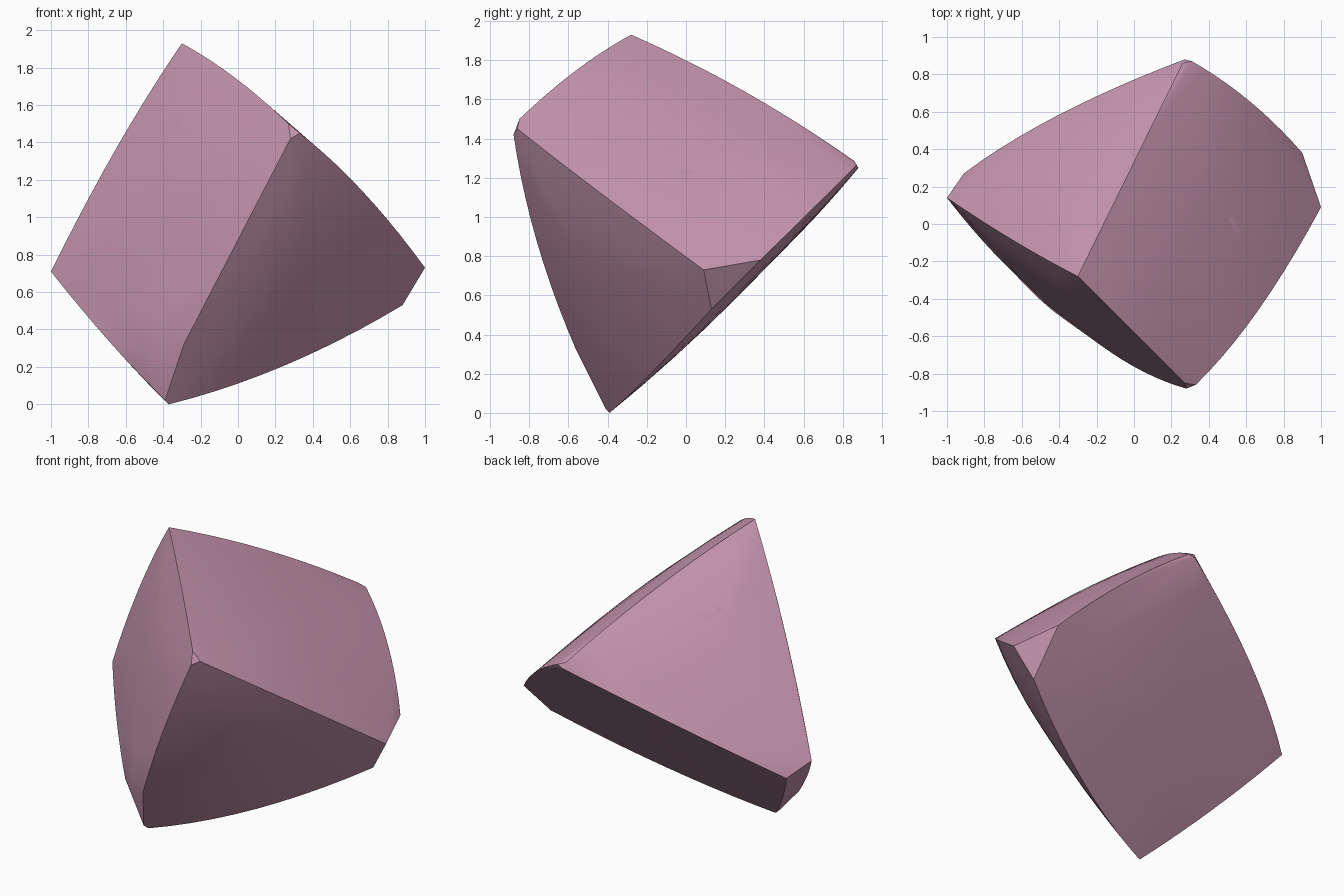
import bpy, bmesh, math
from mathutils import Vector as V

if "Cube" in bpy.data.objects:
    bpy.data.objects.remove(bpy.data.objects["Cube"])

# Corners of the cut stone
P = {k: V(v) for k, v in dict(
    A=(-.30, -.28, 1.93),
    B1=(.27, -.85, 1.50), B2=(.28, -.88, 1.42), B3=(.33, -.86, 1.45),
    C=(1.0, .09, .73), D=(.88, .13, .53), J=(.90, .38, .78),
    I1=(.26, .86, 1.285), I2=(.31, .87, 1.265), I3=(.27, .88, 1.25),
    H=(-1.0, .14, .71), K=(-.91, .27, .62), G=(-.593, -.309, .23),
    F=(-.29, -.56, .32), E=(-.37, -.39, 0), E2=(-.39, -.41, .02)).items()}

# Bowed edges: start, point on the middle, end
EDGES = {
    'AB': ('A', (-.015, -.565, 1.745), 'B1'),
    'AI': ('A', (-.015, .30, 1.64), 'I1'),
    'AH': ('A', (-.65, -.085, 1.37), 'H'),
    'BF': ('B2', (-.005, -.76, .87), 'F'),
    'BC': ('B3', (.665, -.46, 1.14), 'C'),
    'FG': ('F', (-.45, -.45, .29), 'G'),
    'GH': ('G', (-.80, -.10, .465), 'H'),
    'KI': ('K', (-.40, .585, .92), 'I3'),
    'IJ': ('I2', (.62, .655, 1.05), 'J'),
    'DE': ('D', (.255, -.17, .21), 'E'),
    'KE': ('K', (-.65, -.06, .295), 'E'),
}

# Domed faces: crown point, outward normal, bordering edges
FACES = [
    ((-.40, -.41, 1.11), (-.655, -.745, .12), ('AB', 'AH', 'BF', 'FG', 'GH')),
    ((.37, .05, 1.372), (.66, .099, .744), ('AB', 'AI', 'BC', 'IJ')),
    ((.30, -.523, .75), (.506, -.718, -.477), ('BF', 'BC', 'DE')),
    ((-.40, .20, 1.395), (-.589, .599, .544), ('AH', 'AI', 'KI')),
    ((0, .25, .58), (0, .71, -.705), ('KI', 'IJ', 'DE', 'KE')),
]


def bow(a, m, b, n=10):
    """Points of a parabola through a, m and b."""
    a, b = P[a], P[b]
    lift = V(m) - (a + b) / 2
    return [a.lerp(b, i / n) + lift * 4 * (i / n) * (1 - i / n) for i in range(n + 1)]


curves = {k: bow(*e) for k, e in EDGES.items()}
points = list(P.values()) + [p for c in curves.values() for p in c[1:-1]]

# Fill each face with a shallow dome between its edges and its crown
for crown, normal, names in FACES:
    crown, normal = V(crown), V(normal).normalized()
    points.append(crown)
    for name in names:
        for p in curves[name]:
            h = max(0, (crown - p).dot(normal))
            for t in (.25, .5, .75):
                points.append(crown.lerp(p, t) + normal * h * t * (1 - t))

# Wrap the points in one closed skin
bm = bmesh.new()
for p in points:
    bm.verts.new(p)
bmesh.ops.remove_doubles(bm, verts=bm.verts, dist=.002)
bmesh.ops.convex_hull(bm, input=bm.verts)
bmesh.ops.delete(bm, geom=[v for v in bm.verts if not v.link_faces], context='VERTS')
bmesh.ops.recalc_face_normals(bm, faces=bm.faces)
mesh = bpy.data.meshes.new('stone')
bm.to_mesh(mesh)
bm.free()
stone = bpy.data.objects.new('stone', mesh)
bpy.context.collection.objects.link(stone)

pink = bpy.data.materials.new('dusty_pink')
pink.diffuse_color = (.58, .31, .43, 1)
pink.use_nodes = True
pink.node_tree.nodes["Principled BSDF"].inputs["Base Color"].default_value = pink.diffuse_color
mesh.materials.append(pink)

bpy.context.view_layer.objects.active = stone
stone.select_set(True)
bpy.ops.object.shade_smooth_by_angle(angle=math.radians(18))
